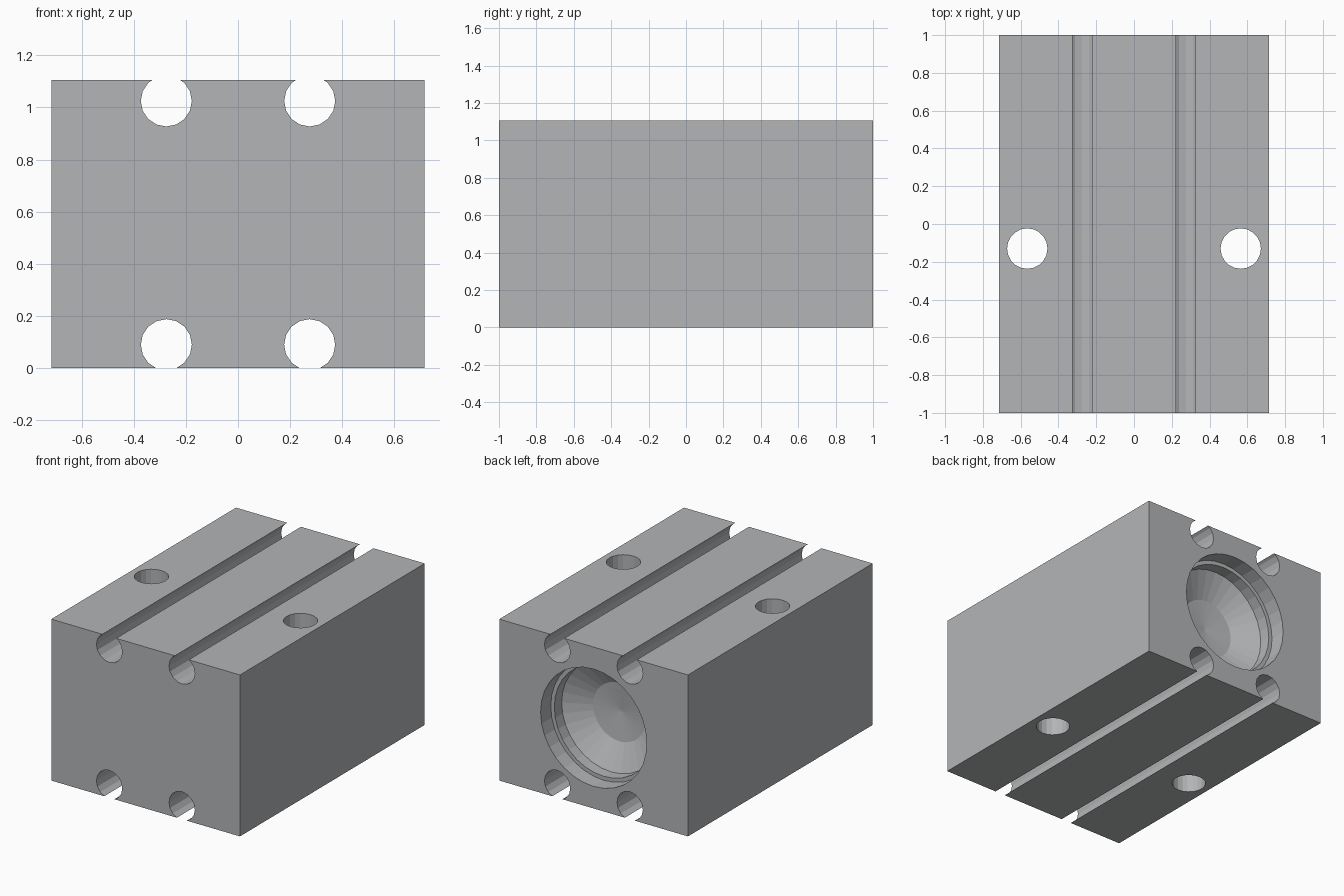
import bpy
import bmesh
from math import pi
from mathutils import Matrix, Vector

default_cube = bpy.data.objects.get("Cube")
if default_cube:
    bpy.data.objects.remove(default_cube, do_unlink=True)

WIDTH, LENGTH, HEIGHT = 1.43, 2.0, 1.106

grey = bpy.data.materials.new("machined grey")
grey.use_nodes = True
colour = (0.45, 0.46, 0.47, 1)
grey.diffuse_color = colour
grey.node_tree.nodes["Principled BSDF"].inputs["Base Color"].default_value = colour


def make_object(name, bm):
    bmesh.ops.recalc_face_normals(bm, faces=bm.faces)
    mesh = bpy.data.meshes.new(name)
    bm.to_mesh(mesh)
    bm.free()
    mesh.materials.append(grey)
    obj = bpy.data.objects.new(name, mesh)
    bpy.context.collection.objects.link(obj)
    return obj


def rod(name, centre, radius, length, sides, rotation):
    bm = bmesh.new()
    bmesh.ops.create_cone(bm, cap_ends=True, segments=sides, radius1=radius,
                          radius2=radius, depth=length,
                          matrix=Matrix.Translation(centre) @ rotation)
    return make_object(name, bm)


def lathe_along_y(name, profile, centre_z, sides):
    """Revolve (radius, y) points about a horizontal axis."""
    bm = bmesh.new()
    verts = [bm.verts.new((r, y, centre_z)) for r, y in profile]
    edges = [bm.edges.new(pair) for pair in zip(verts, verts[1:])]
    bmesh.ops.spin(bm, geom=verts + edges, cent=(0, 0, centre_z), axis=(0, 1, 0),
                   angle=2 * pi, steps=sides, use_merge=True)
    bmesh.ops.remove_doubles(bm, verts=bm.verts, dist=0.0005)
    return make_object(name, bm)


# Main block
bm = bmesh.new()
bmesh.ops.create_cube(bm, size=1)
bmesh.ops.scale(bm, vec=(WIDTH, LENGTH, HEIGHT), verts=bm.verts)
bmesh.ops.translate(bm, vec=(0, 0, HEIGHT / 2), verts=bm.verts)
block = make_object("block_body", bm)

# Cutters: four lengthwise slots and two vertical bolt holes
along_y = Matrix.Rotation(pi / 2, 4, 'X')
upright = Matrix.Identity(4)
cutters = []
for side in (-1, 1):
    for z in (0.09, 1.025):
        cutters.append(rod("slot_cutter", Vector((side * 0.275, 0, z)),
                           0.098, LENGTH + 0.4, 16, along_y))
    cutters.append(rod("bolt_hole_cutter", Vector((side * 0.565, -0.13, HEIGHT / 2)),
                       0.107, HEIGHT + 0.4, 20, upright))

# Stepped, dished recess in the back
recess = [(0, 1.1), (0.402, 1.1), (0.402, 0.89), (0.375, 0.89),
          (0.375, 0.81), (0.2, 0.72), (0, 0.70)]
cutters.append(lathe_along_y("recess_cutter", recess, HEIGHT / 2, 32))

# Cut the block, then discard the cutters
bpy.context.view_layer.objects.active = block
for cutter in cutters:
    cutter.hide_render = True
    cut = block.modifiers.new(cutter.name, 'BOOLEAN')
    cut.operation = 'DIFFERENCE'
    cut.solver = 'EXACT'
    cut.object = cutter
    bpy.ops.object.modifier_apply(modifier=cut.name)
for cutter in cutters:
    bpy.data.objects.remove(cutter, do_unlink=True)
